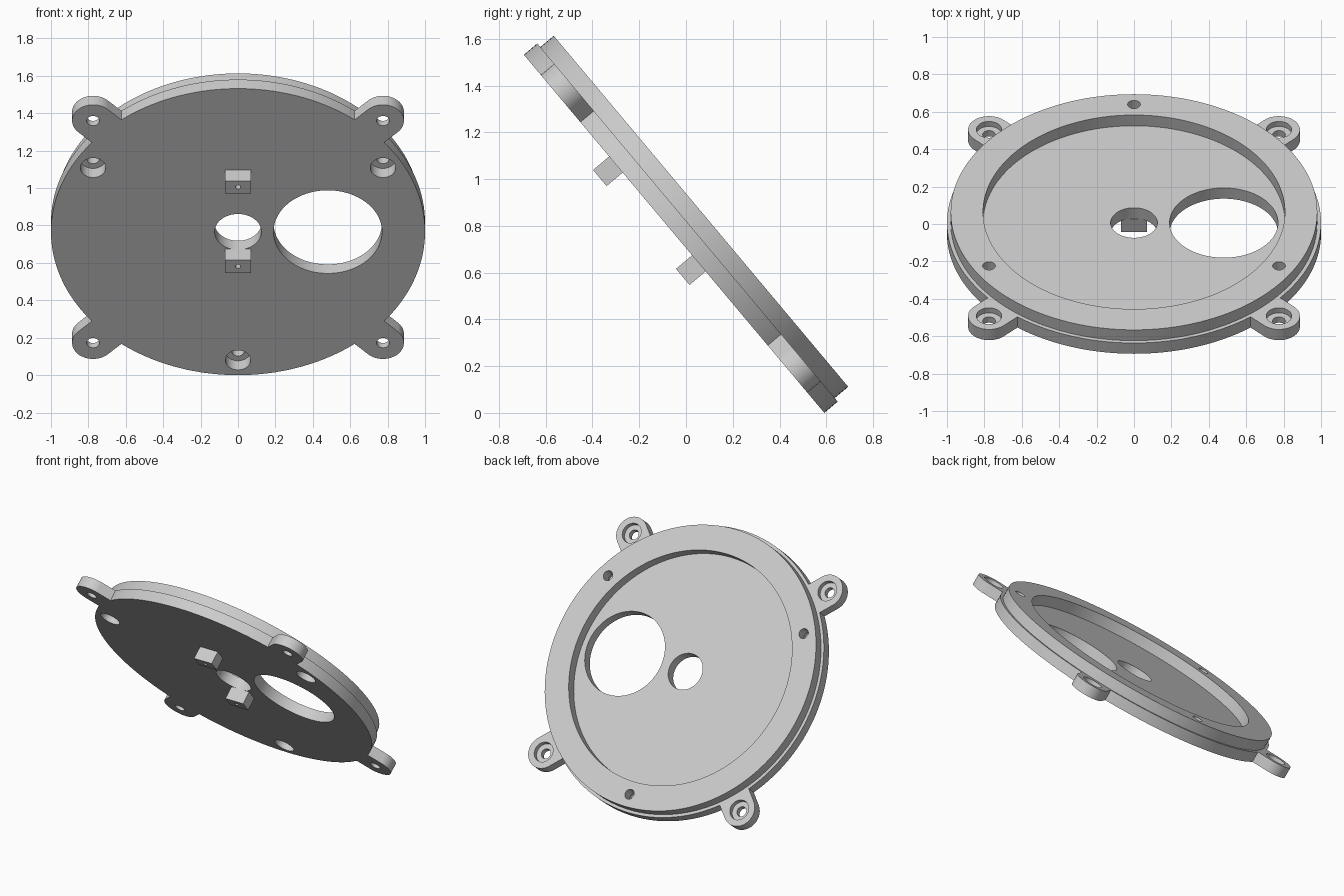
import bpy
import bmesh
from math import radians, sin, cos
from mathutils import Matrix, Vector

if "Cube" in bpy.data.objects:
    bpy.data.objects.remove(bpy.data.objects["Cube"], do_unlink=True)

TILT = radians(-50)
ORIGIN = Vector((0, -0.051, 0.766))   # centre of the plate underside
LAYER, TOTAL = 0.075, 0.15            # base thickness, base plus rim

grey = bpy.data.materials.new("light grey")
grey.use_nodes = True
grey.diffuse_color = (0.6, 0.6, 0.6, 1)
grey.node_tree.nodes["Principled BSDF"].inputs["Base Color"].default_value = (0.6, 0.6, 0.6, 1)


def make_object(name, bm):
    mesh = bpy.data.meshes.new(name)
    bm.to_mesh(mesh)
    bm.free()
    mesh.materials.append(grey)
    obj = bpy.data.objects.new(name, mesh)
    bpy.context.collection.objects.link(obj)
    return obj


def cylinder(name, x, y, radius, z0, z1, sides=48):
    bm = bmesh.new()
    bmesh.ops.create_cone(bm, cap_ends=True, segments=sides, radius1=radius, radius2=radius,
                          depth=z1 - z0, matrix=Matrix.Translation((x, y, (z0 + z1) / 2)))
    return make_object(name, bm)


def box(name, centre, size, turn=0):
    bm = bmesh.new()
    bmesh.ops.create_cube(bm, size=1, matrix=Matrix.Translation(centre)
                          @ Matrix.Rotation(turn, 4, "Z") @ Matrix.Diagonal((*size, 1)))
    return make_object(name, bm)


def combine(target, tool, operation):
    """Apply a boolean and discard the tool object."""
    tool.hide_render = True
    mod = target.modifiers.new("boolean", "BOOLEAN")
    mod.operation, mod.object, mod.solver = operation, tool, "EXACT"
    bpy.context.view_layer.objects.active = target
    bpy.ops.object.modifier_apply(modifier=mod.name)
    bpy.data.objects.remove(tool, do_unlink=True)


def cut(target, *args, **kwargs):
    combine(target, cylinder("cutter", *args, **kwargs), "DIFFERENCE")


# Base disc with four rounded mounting lugs
plate = cylinder("round_plate", 0, 0, 1.0, 0, LAYER, 160)
LUG = 0.775
corners = [(sx * LUG, sy * LUG) for sx in (-1, 1) for sy in (-1, 1)]
for x, y in corners:
    lug = cylinder("lug", x, y, 0.112, 0, LAYER)
    arm = box("arm", (x * 0.875, y * 0.875, LAYER / 2), (0.274, 0.224, LAYER),
              radians(45 if x * y > 0 else -45))
    combine(lug, arm, "UNION")
    combine(plate, lug, "UNION")

# Raised rim, stepped in from the base, with a round recess
combine(plate, cylinder("rim", 0, 0, 0.98, 0.03, TOTAL, 160), "UNION")
cut(plate, 0, 0, 0.807, LAYER, 0.3, sides=160)

# Centre opening and large offset opening
cut(plate, 0, 0, 0.125, -0.1, 0.3, sides=64)
cut(plate, 0.48, 0, 0.29, -0.1, 0.3, sides=96)

# Lug screw holes, counterbored from above
for x, y in corners:
    cut(plate, x, y, 0.034, -0.1, 0.3)
    cut(plate, x, y, 0.068, 0.04, 0.3)

# Rim screw holes, counterbored from below
for angle in (90, 210, 330):
    x, y = 0.895 * cos(radians(angle)), 0.895 * sin(radians(angle))
    cut(plate, x, y, 0.034, -0.1, 0.3)
    cut(plate, x, y, 0.068, -0.1, LAYER)

# Two small drilled blocks on the underside
parts = [plate]
for name, y in (("upper_block", -0.387), ("lower_block", 0.165)):
    block = box(name, (0, y, -0.045), (0.14, 0.09, 0.09))
    cut(block, 0, y, 0.014, -0.2, -0.015, sides=24)
    parts.append(block)

# Tilt everything into place and shade
for obj in parts:
    obj.location = ORIGIN
    obj.rotation_euler.x = TILT
    bpy.ops.object.select_all(action="DESELECT")
    obj.select_set(True)
    bpy.context.view_layer.objects.active = obj
    bpy.ops.object.shade_smooth_by_angle(angle=radians(30))
